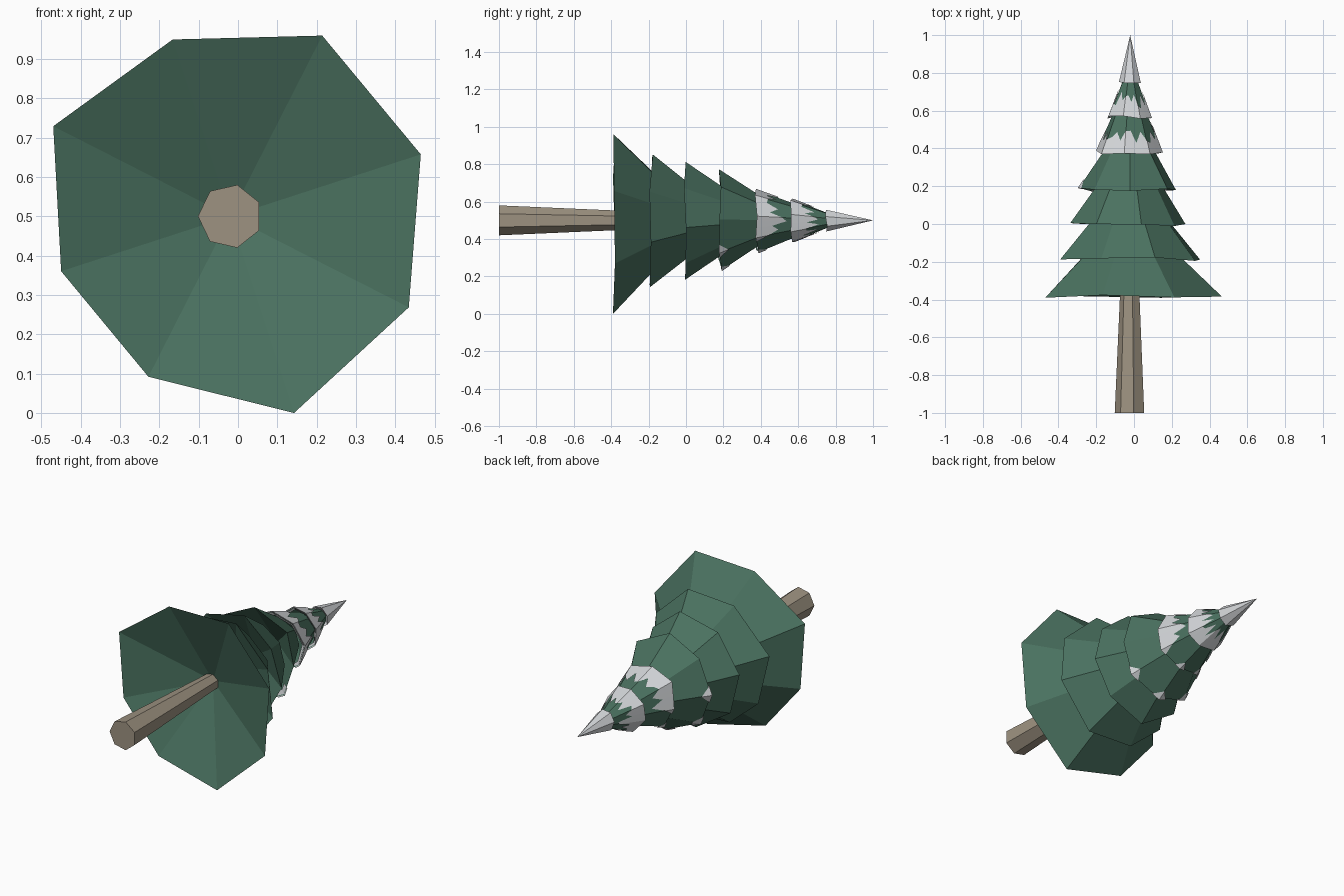
import bpy, bmesh, math, random
from mathutils import Vector

random.seed(7)
if "Cube" in bpy.data.objects:
    bpy.data.objects.remove(bpy.data.objects["Cube"], do_unlink=True)

CX, CZ, SIDES = -0.02, 0.5, 8


def material(name, rgb):
    m = bpy.data.materials.new(name)
    m.use_nodes = True
    m.diffuse_color = (*rgb, 1)
    m.node_tree.nodes["Principled BSDF"].inputs["Base Color"].default_value = (*rgb, 1)
    return m


GREEN = material("pine green", (0.068, 0.165, 0.115))
SNOW = material("snow white", (0.66, 0.68, 0.70))
BARK = material("bark brown", (0.34, 0.29, 0.22))


def polar(deg, r, y):
    a = math.radians(deg)
    return Vector((CX + r * math.cos(a), y, CZ + r * math.sin(a)))


def make_object(name, bm, mat):
    mesh = bpy.data.meshes.new(name)
    bm.to_mesh(mesh)
    bm.free()
    mesh.materials.append(mat)
    ob = bpy.data.objects.new(name, mesh)
    bpy.context.collection.objects.link(ob)
    return ob


def loft(name, rings, start, end, mat):
    """Skin rings of points and close both ends; a single point makes a fan."""
    bm = bmesh.new()
    loops = [[bm.verts.new(p) for p in ring] for ring in rings]
    n = len(rings[0])
    for a, b in zip(loops, loops[1:]):
        for i in range(n):
            j = (i + 1) % n
            bm.faces.new((a[i], b[i], b[j], a[j]))
    for loop, tip in ((loops[0], start), (loops[-1], end)):
        if tip is None:
            bm.faces.new(loop)
        else:
            v = bm.verts.new(tip)
            for i in range(n):
                bm.faces.new((loop[i], loop[(i + 1) % n], v))
    bmesh.ops.recalc_face_normals(bm, faces=bm.faces)
    return make_object(name, bm, mat)


def snow_band(name, rim, top, heights):
    """Jagged snow lying on a tier; heights(side, step) is a share of the slope."""
    bm = bmesh.new()
    steps = 4
    low, high, inner = [], [], []
    for i in range(SIDES):
        j = (i + 1) % SIDES
        for s in range(steps):
            p = rim[i].lerp(rim[j], s / steps)
            q = top[i].lerp(top[j], s / steps)
            axis = Vector((CX, p.y, CZ))
            out = (p - axis).normalized() * 0.006
            low.append(p + out)
            high.append(p.lerp(q, heights(i, s)) + out)
            inner.append(p.lerp(axis, 0.12) + Vector((0, 0.012, 0)))
    n = len(low)
    for i in range(n):
        j = (i + 1) % n
        pts = [low[i], high[i], high[j], low[j]]
        pts = [p for k, p in enumerate(pts) if (p - pts[k - 1]).length > 1e-5]
        if len(pts) > 2:
            bm.faces.new([bm.verts.new(p) for p in pts])
            bm.faces.new([bm.verts.new(p) for p in (low[i], low[j], inner[j], inner[i])])
    make_object(name, bm, SNOW)


# Trunk
loft("trunk", [[polar(77 + i * 360 / 7, r, y) for i in range(7)]
               for y, r in ((-1, 0.082), (-0.15, 0.044))], None, None, BARK)

# Branch tiers: rim position, rim radius, top position, top radius
TIERS = [(-0.38, 0.49, -0.17, 0.27), (-0.185, 0.38, 0.03, 0.2), (0, 0.31, 0.21, 0.17),
         (0.18, 0.26, 0.41, 0.12), (0.38, 0.175, 0.6, 0.085), (0.57, 0.118, 0.78, 0.032)]
LOWEST = [0.51, 0.516, 0.473, 0.505, 0.452, 0.458, 0.526, 0.51]
shapes = []
for k, (y0, r0, y1, r1) in enumerate(TIERS):
    rim, top = [], []
    for i in range(SIDES):
        deg = 18 + 9 * k + i * 360 / SIDES + (random.uniform(-3, 3) if k else 0)
        r = r0 * random.uniform(0.93, 1.07) if k else LOWEST[i]
        rim.append(polar(deg, r, y0 + random.uniform(-0.012, 0.012)))
        top.append(polar(deg, r1 * (r / r0 + 1) / 2, y1))
    hollow = Vector((CX, y0 + 0.6 * (y1 - y0) + 0.06, CZ))
    loft(f"branch_tier_{k + 1}", [rim, top], hollow, None, GREEN)
    shapes.append((rim, top))


# Snow: small corner tufts, a partial band, a full band and a white peak
def tuft(i, s):
    return 0.22 if s == 0 else 0


def jagged(i, s):
    return random.uniform(0.5, 0.72) if (s + i) % 2 else random.uniform(0.25, 0.4)


snow_band("snow_tufts", *shapes[3], lambda i, s: tuft(i, s) if 2 < i < 7 else 0)
snow_band("snow_middle_band", *shapes[4],
          lambda i, s: tuft(i, s) if 2 < i < 6 else jagged(i, s))
snow_band("snow_upper_band", *shapes[5], jagged)
peak = [polar(20 + i * 360 / 7, 0.06, 0.75 + random.uniform(-0.005, 0.005)) for i in range(7)]
loft("snow_peak", [peak], Vector((CX, 0.79, CZ)), Vector((CX, 1, CZ)), SNOW)
